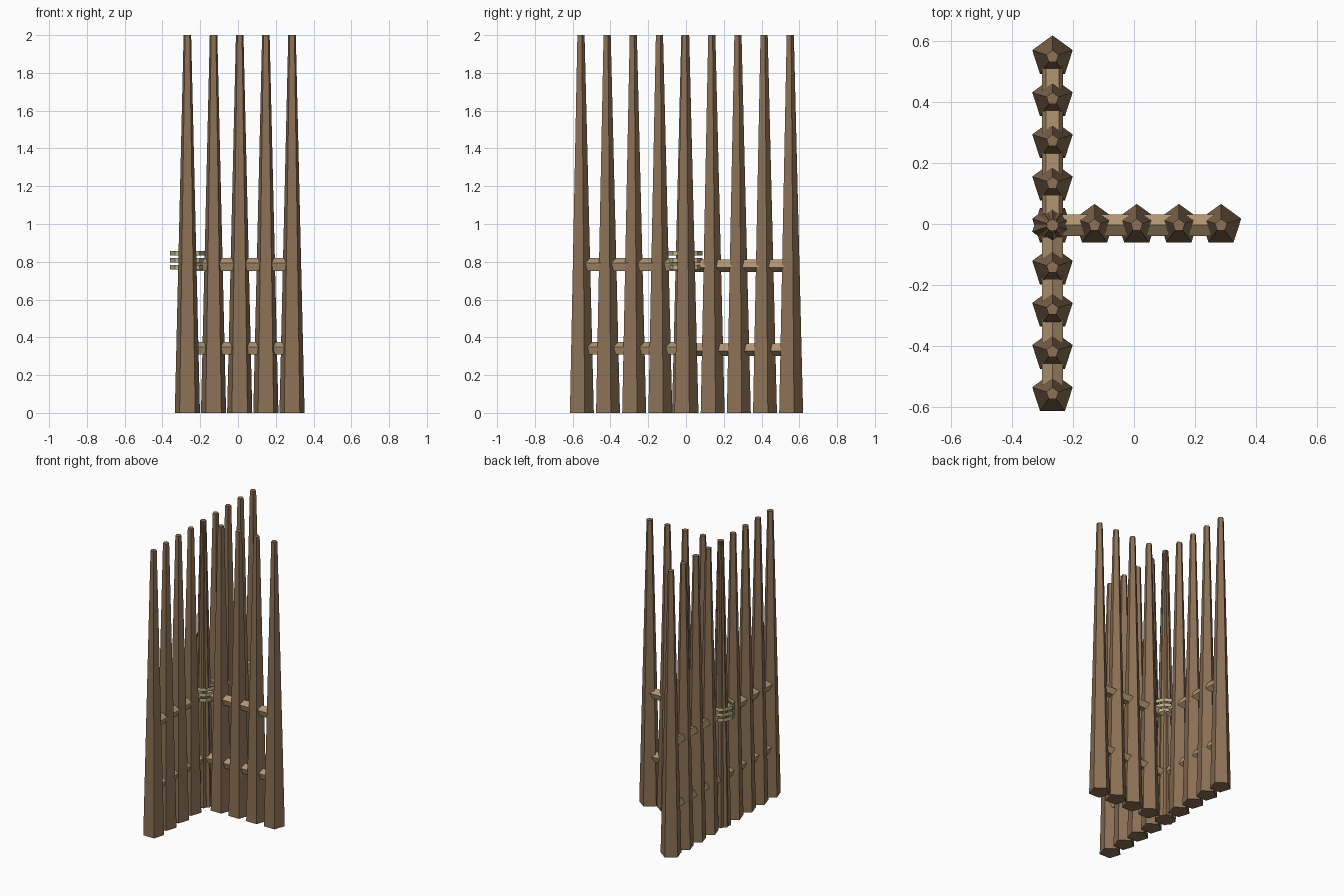
import bpy
import bmesh
from math import cos, sin, pi, radians
from mathutils import Matrix, Vector

cube = bpy.data.objects.get("Cube")
if cube:
    bpy.data.objects.remove(cube, do_unlink=True)

STEP = 0.1385
CORNER = Vector((-0.268, -0.004, 0))


def material(name, rgb):
    mat = bpy.data.materials.new(name)
    mat.use_nodes = True
    color = (*rgb, 1)
    mat.diffuse_color = color
    mat.node_tree.nodes["Principled BSDF"].inputs["Base Color"].default_value = color
    return mat


post_wood = material("brown_wood", (0.264, 0.165, 0.092))
rail_wood = material("light_wood", (0.434, 0.30, 0.165))
rope = material("rope_tan", (0.52, 0.47, 0.27))


def prism(name, mat, sides, r1, r2, height, matrix, turn=pi / 2, caps=True):
    """Tapered prism rising along local z, with one corner at the turn angle."""
    bm = bmesh.new()
    rings = []
    for r, z in ((r1, 0), (r2, height)):
        angles = [turn + 2 * pi * i / sides for i in range(sides)]
        rings.append([bm.verts.new((r * cos(a), r * sin(a), z)) for a in angles])
    low, high = rings
    for i in range(sides):
        j = (i + 1) % sides
        bm.faces.new((low[i], low[j], high[j], high[i]))
    if caps:
        bm.faces.new(low[::-1])
        bm.faces.new(high)
    mesh = bpy.data.meshes.new(name)
    bm.to_mesh(mesh)
    bm.free()
    mesh.materials.append(mat)
    obj = bpy.data.objects.new(name, mesh)
    obj.matrix_world = matrix
    bpy.context.collection.objects.link(obj)


def post(name, location, turn=pi / 2):
    prism(name, post_wood, 5, 0.07, 0.021, 2, Matrix.Translation(location), turn)


# Corner post, made of two crossed stakes
post("corner_post", CORNER)
post("corner_post_brace", CORNER, -pi / 2)

# Three arms of stakes, each tied by two five-sided rails
arms = (("front", Vector((0, -1, 0)), 1), ("back", Vector((0, 1, 0)), -1),
        ("left", Vector((1, 0, 0)), 1))
for arm, direction, corner_up in arms:
    for i in range(1, 5):
        post(f"{arm}_post_{i}", CORNER + direction * STEP * i)
    up = Vector((0, 0, corner_up))
    side = up.cross(direction)
    basis = Matrix((side, up, direction)).transposed().to_4x4()
    for level, z in (("lower", 0.338), ("upper", 0.782)):
        place = Matrix.Translation(CORNER + Vector((0, 0, z))) @ basis
        prism(f"{arm}_{level}_rail", rail_wood, 5, 0.037, 0.037, STEP * 3.9, place)

# Open rope bands around the corner
for i in range(3):
    place = Matrix.Translation(CORNER + Vector((0, 0, 0.758 + 0.037 * i)))
    prism(f"rope_band_{i + 1}", rope, 8, 0.092, 0.092, 0.025, place, caps=False)
